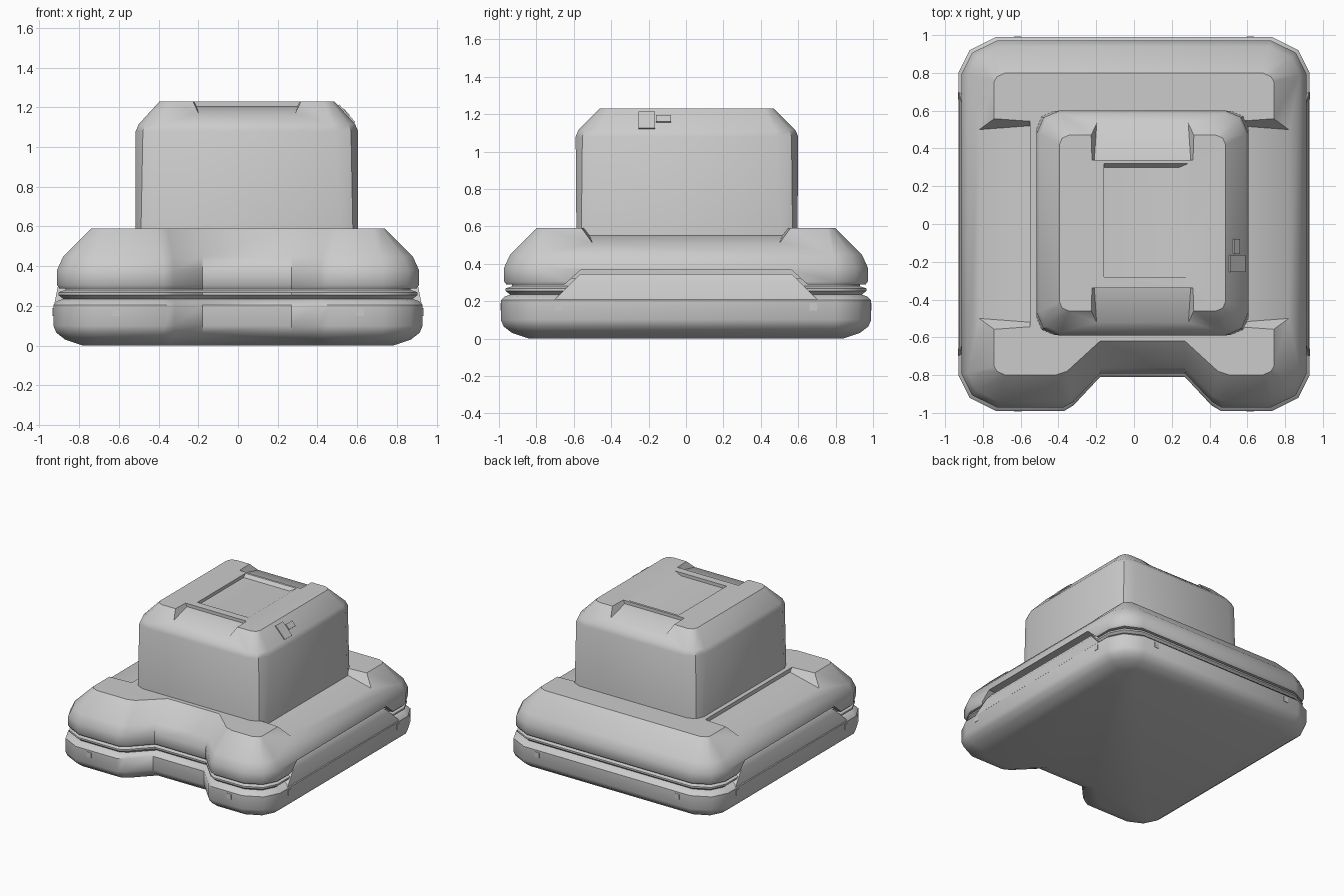
import bpy
import math
from mathutils import Vector

if "Cube" in bpy.data.objects:
    bpy.data.objects.remove(bpy.data.objects["Cube"], do_unlink=True)

grey = bpy.data.materials.new("plain grey")
grey.use_nodes = True
grey.diffuse_color = (0.6, 0.6, 0.6, 1)
grey.node_tree.nodes["Principled BSDF"].inputs["Base Color"].default_value = grey.diffuse_color


def loft(name, rings):
    """Closed solid through rings of equal point count."""
    n = len(rings[0])
    verts = [p for ring in rings for p in ring]
    faces = [tuple(reversed(range(n))), tuple(range(len(verts) - n, len(verts)))]
    for r in range(len(rings) - 1):
        for i in range(n):
            a, b = r * n + i, r * n + (i + 1) % n
            faces.append((a, b, b + n, a + n))
    mesh = bpy.data.meshes.new(name)
    mesh.from_pydata(verts, [], faces)
    mesh.materials.append(grey)
    obj = bpy.data.objects.new(name, mesh)
    bpy.context.collection.objects.link(obj)
    # consistent outward normals
    activate(obj)
    bpy.ops.object.mode_set(mode="EDIT")
    bpy.ops.mesh.select_all(action="SELECT")
    bpy.ops.mesh.normals_make_consistent(inside=False)
    bpy.ops.object.mode_set(mode="OBJECT")
    return obj


def activate(obj):
    bpy.ops.object.select_all(action="DESELECT")
    obj.select_set(True)
    bpy.context.view_layer.objects.active = obj


def carve(obj, cutters):
    activate(obj)
    for cutter in cutters:
        mod = obj.modifiers.new("carve", "BOOLEAN")
        mod.operation, mod.solver, mod.object = "DIFFERENCE", "EXACT", cutter
        bpy.ops.object.modifier_apply(modifier=mod.name)
        bpy.data.objects.remove(cutter, do_unlink=True)


def smooth(obj):
    activate(obj)
    bpy.ops.object.shade_smooth_by_angle(angle=math.radians(38))


def rect(x0, x1, y0, y1, z):
    return [(x0, y0, z), (x1, y0, z), (x1, y1, z), (x0, y1, z)]


def plate(name, centre, normal, width, height, thick=0.006):
    """Thin panel lying on a surface."""
    n = Vector(normal).normalized()
    u = Vector((0, 0, 1)).cross(n).normalized()
    v = n.cross(u)
    c = Vector(centre)
    corners = [(-1, -1), (1, -1), (1, 1), (-1, 1)]
    loft(name, [[c + u * (s * width / 2) + v * (t * height / 2) + n * h for s, t in corners]
                for h in (-thick, thick / 2)])


# Footprint outlines: the wide rim and the narrower deck, with a front notch
MID = 0.045
OUTER = {"corner": [(0.93, 0.80), (0.87, 0.92), (0.73, 0.99)],
         "notch": [(0.415, -0.99), (0.365, -0.96), (0.225, -0.81)]}
DECK = {"corner": [(0.74, 0.755), (0.725, 0.78), (0.68, 0.80)],
        "notch": [(0.46, -0.80), (0.40, -0.78), (0.225, -0.62)]}


def outline(shape):
    c, k = shape["corner"], shape["notch"]
    pts = list(c) + [(-x, y) for x, y in reversed(c)]
    pts += [(-x, -y) for x, y in c]
    pts += [(MID - x, y) for x, y in k] + [(MID + x, y) for x, y in reversed(k)]
    return pts + [(x, -y) for x, y in reversed(c)]


def body_ring(inset, z):
    t = inset / 0.19
    return [(a[0] + t * (b[0] - a[0]), a[1] + t * (b[1] - a[1]), z)
            for a, b in zip(outline(OUTER), outline(DECK))]


# Lower body with a pinched belt on top
base = loft("base", [body_ring(d, z) for d, z in (
    (0.15, 0), (0.06, 0.03), (0.015, 0.065), (0, 0.10), (0, 0.205), (0.02, 0.225),
    (0.05, 0.235), (0.025, 0.255), (0.025, 0.268), (0.06, 0.28), (0.06, 0.32))])

# Upper body
upper = loft("upper_body", [body_ring(d, z) for d, z in (
    (0.03, 0.288), (0.018, 0.305), (0.018, 0.38), (0.05, 0.45), (0.19, 0.59))])
cutters = []
for s in (-1, 1):
    # raised seam along each side
    cutters.append(loft("seam_cutter", [
        [(s * x, -0.66, 0.28), (s * x, -0.56, 0.37), (s * x, 0.56, 0.37), (s * x, 0.66, 0.28)]
        for x in (0.84, 1.1)]))
    # sloped recess in the deck
    cutters.append(loft("recess_cutter", [
        [(s * x, -w, z), (s * x, w, z), (s * x, w + 0.12, z + 0.15), (s * x, -w - 0.12, z + 0.15)]
        for x, w, z in ((0.55, 0.52, 0.56), (0.95, 0.49, 0.487))]))
carve(upper, cutters)

# Side sills that rise into the seam
for s, side in ((-1, "right"), (1, "left")):
    smooth(loft(side + "_sill", [
        [(s * x, -w, z), (s * x, w, z), (s * 0.7, w, z), (s * 0.7, -w, z)]
        for x, w, z in ((0.925, 0.70, 0.21), (0.905, 0.60, 0.31), (0.88, 0.565, 0.345))]))


# Tower with bevelled corners and shoulder
def tower_ring(hx, hy, c, z):
    q = [(hx, hy - c), (hx - c * 0.3, hy - c * 0.3), (hx - c, hy)]
    pts = q + [(-x, y) for x, y in reversed(q)]
    pts += [(-x, -y) for x, y in q] + [(x, -y) for x, y in reversed(q)]
    return [(MID + x, 0.005 + y, z) for x, y in pts]


tower = loft("tower", [tower_ring(*r) for r in (
    (0.56, 0.59, 0.08, 0.45), (0.56, 0.595, 0.12, 1.08),
    (0.545, 0.58, 0.11, 1.115), (0.44, 0.465, 0.05, 1.23))])
scoops = [loft("scoop_cutter", [
    [(MID - w, s * y, z), (MID + w, s * y, z),
     (MID + w + 0.04, s * y, z + 0.08), (MID - w - 0.04, s * y, z + 0.08)]
    for y, w, z in ((0.34, 0.255, 1.205), (0.64, 0.235, 1.145))]) for s in (-1, 1)]
panel = loft("panel_cutter", [rect(-0.16, 0.24, -0.28, 0.30, 1.205),
                              rect(-0.16, 0.31, -0.28, 0.33, 1.24)])
carve(tower, scoops + [panel])

for part in (base, upper, tower):
    smooth(part)

# Thin panels on the slopes and walls
plate("back_panel_right", (-0.30, 0.91, 0.474), (0, 1, 1), 0.53, 0.08)
plate("back_panel_left", (0.37, 0.893, 0.49), (0, 1, 1), 0.51, 0.07)
plate("front_panel", (-0.515, -0.885, 0.50), (0, -1, 1), 0.07, 0.15)
plate("tower_latch", (0.548, -0.21, 1.168), (1, 0, 0.92), 0.09, 0.12)
plate("tower_tab", (0.545, -0.12, 1.176), (1, 0, 0.92), 0.08, 0.045)
for sx in (-1, 1):
    for sy in (-1, 1):
        plate("marker_plate", (sx * 0.615, sy * 0.99, 0.17), (0, sy, 0), 0.04, 0.04)
        plate("side_marker_plate", (sx * 0.93, sy * 0.68, 0.17), (sx, 0, 0), 0.04, 0.04)
